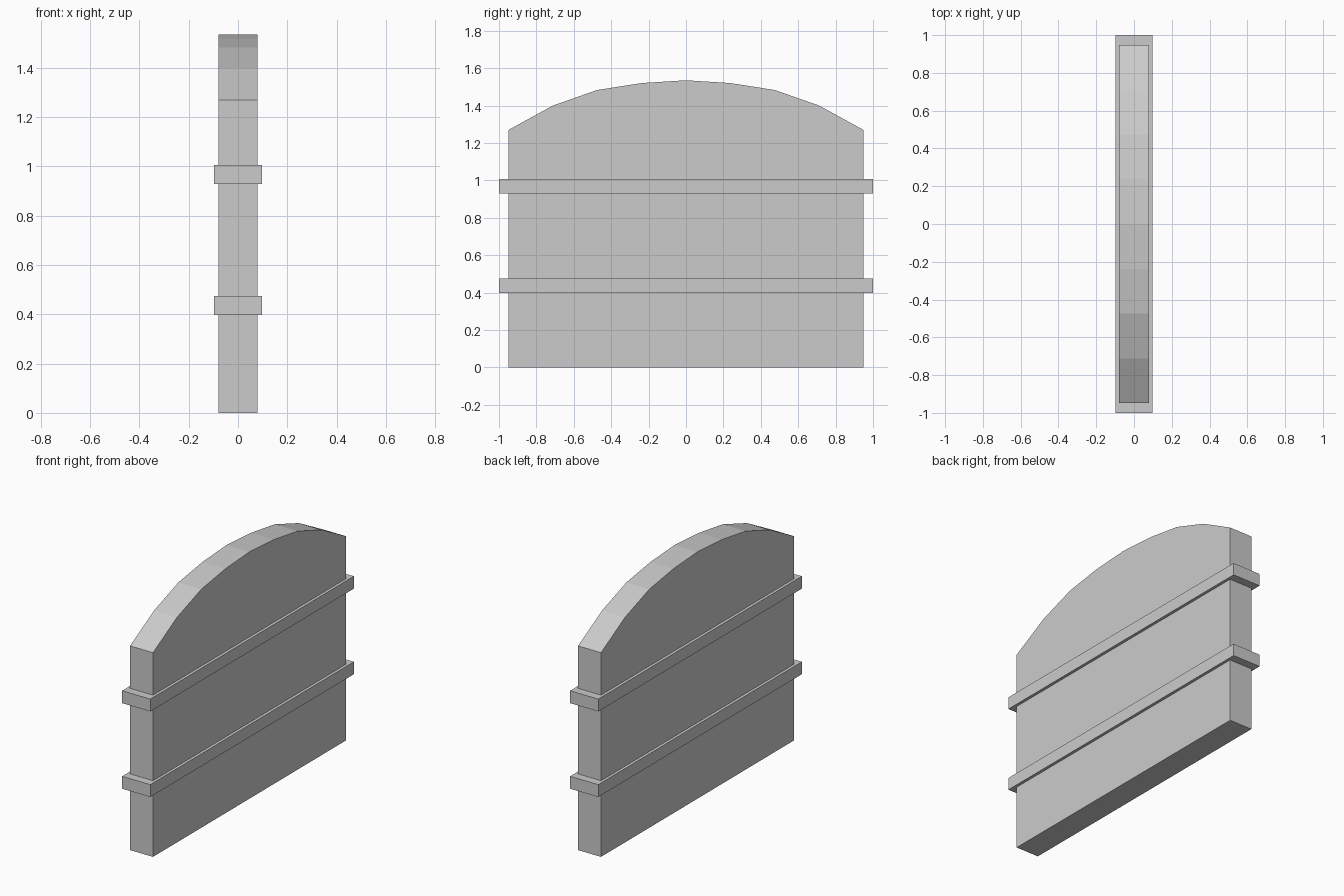
import bpy, bmesh

if "Cube" in bpy.data.objects:
    bpy.data.objects.remove(bpy.data.objects["Cube"])

PANEL_HALF = 0.079
BAND_HALF = 0.097


def make_object(name, bm):
    bmesh.ops.recalc_face_normals(bm, faces=bm.faces)
    mesh = bpy.data.meshes.new(name)
    bm.to_mesh(mesh)
    bm.free()
    obj = bpy.data.objects.new(name, mesh)
    bpy.context.collection.objects.link(obj)
    return obj


def extruded_panel(name, profile, half):
    bm = bmesh.new()
    face = bm.faces.new([bm.verts.new((-half, y, z)) for y, z in profile])
    ext = bmesh.ops.extrude_face_region(bm, geom=[face], use_keep_orig=True)
    verts = [g for g in ext["geom"] if isinstance(g, bmesh.types.BMVert)]
    bmesh.ops.translate(bm, verts=verts, vec=(2 * half, 0, 0))
    return make_object(name, bm)


def box(name, half_x, half_y, z0, z1):
    bm = bmesh.new()
    bmesh.ops.create_cube(bm, size=1)
    bmesh.ops.scale(bm, verts=bm.verts, vec=(2 * half_x, 2 * half_y, z1 - z0))
    bmesh.ops.translate(bm, verts=bm.verts, vec=(0, 0, (z0 + z1) / 2))
    return make_object(name, bm)


# Arched panel: half outline from the base to the crown, mirrored in y
half_outline = [(0.948, 0), (0.948, 1.27), (0.711, 1.40), (0.474, 1.483), (0.237, 1.52)]
outline = half_outline + [(0, 1.535)] + [(-y, z) for y, z in reversed(half_outline)]
extruded_panel("arched_panel", outline, PANEL_HALF)

# Two flat bands wrapping the panel
for name, z0 in (("lower_band", 0.397), ("upper_band", 0.929)):
    box(name, BAND_HALF, 1.0, z0, z0 + 0.077)
